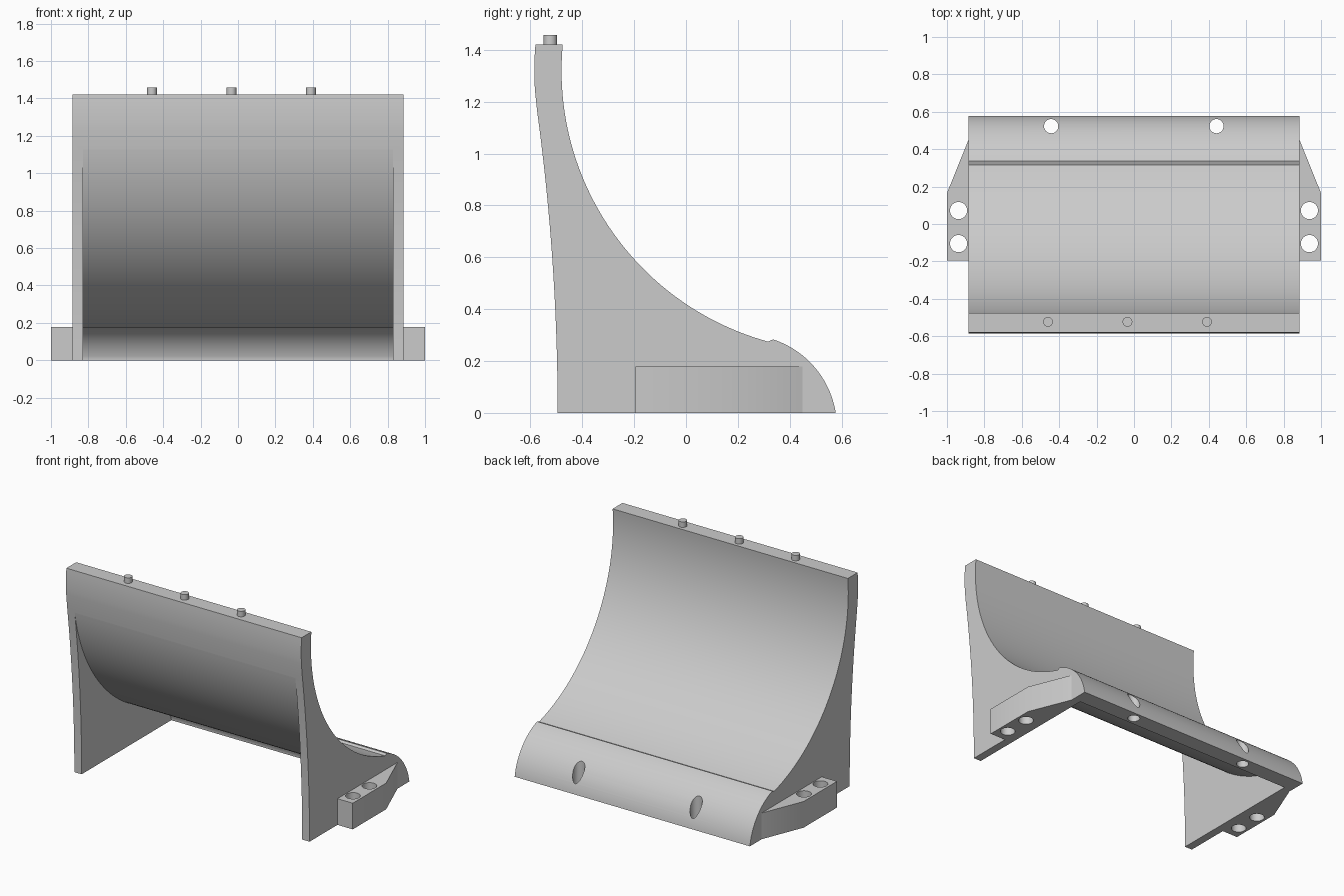
import bpy
import bmesh
from math import sin, cos, pi, asin, atan2, hypot

default = bpy.data.objects.get("Cube")
if default:
    bpy.data.objects.remove(default, do_unlink=True)

grey = bpy.data.materials.new("light grey")
grey.use_nodes = True
grey.diffuse_color = (0.6, 0.6, 0.6, 1)
grey.node_tree.nodes["Principled BSDF"].inputs["Base Color"].default_value = (0.6, 0.6, 0.6, 1)


def prism(name, outline, axis, low, high):
    """Extrude a closed outline along x (outline in y, z) or z (outline in x, y)."""
    def place(p, t):
        return (t, p[0], p[1]) if axis == "x" else (p[0], p[1], t)
    bm = bmesh.new()
    a = [bm.verts.new(place(p, low)) for p in outline]
    b = [bm.verts.new(place(p, high)) for p in outline]
    bm.faces.new(a)
    bm.faces.new(b[::-1])
    for i in range(len(a)):
        j = (i + 1) % len(a)
        bm.faces.new((a[i], b[i], b[j], a[j]))
    bmesh.ops.recalc_face_normals(bm, faces=bm.faces)
    mesh = bpy.data.meshes.new(name)
    bm.to_mesh(mesh)
    bm.free()
    mesh.materials.append(grey)
    obj = bpy.data.objects.new(name, mesh)
    bpy.context.collection.objects.link(obj)
    return obj


def arc(centre, r, start, end, n):
    return [(centre[0] + r * cos(start + (end - start) * i / n),
             centre[1] + r * sin(start + (end - start) * i / n)) for i in range(n + 1)]


def cylinder(name, x, y, r, low, high):
    return prism(name, arc((x, y), r, 0, 2 * pi, 32)[:-1], "z", low, high)


def cut(obj, cutters):
    bpy.context.view_layer.objects.active = obj
    for c in cutters:
        mod = obj.modifiers.new("cut", "BOOLEAN")
        mod.operation = "DIFFERENCE"
        mod.solver = "EXACT"
        mod.object = c
        bpy.ops.object.modifier_apply(modifier=mod.name)
    for c in cutters:
        bpy.data.objects.remove(c, do_unlink=True)


def smooth(obj):
    bpy.ops.object.select_all(action="DESELECT")
    obj.select_set(True)
    bpy.context.view_layer.objects.active = obj
    bpy.ops.object.shade_smooth_by_angle(angle=pi / 6)


# Shared geometry of the curved wall: a concave sweep flowing into a rounded nose
HEIGHT, HALF, PANEL, WALL = 1.42, 0.885, 0.83, 0.105
SWEEP, SWEEP_R = (0.604, 1.32), 1.084
NOSE, NOSE_R = (0.225, -0.056), 0.357
JOIN = atan2(SWEEP[1] - NOSE[1], SWEEP[0] - NOSE[0])


def wall_curve(offset):
    r, n = SWEEP_R + offset, NOSE_R - offset
    top = pi - asin((HEIGHT - SWEEP[1]) / r)
    foot = asin(-NOSE[1] / n)
    # the two arcs share one tangent, so the join is skipped in the second
    return arc(SWEEP, r, top, pi + JOIN, 56) + arc(NOSE, n, JOIN, foot, 24)[1:]


outer = wall_curve(0)
inner = wall_curve(WALL)

# Curved body with solid side panels
back_edge = [(-0.495 - 0.087 * (z / 1.22) ** 2, z) for z in [1.22 * i / 20 for i in range(20)]]
back_top = [p for p in inner if p[1] >= 1.22 and p[0] < 0][::-1]
body = prism("curved_body", outer + back_edge + back_top, "x", -HALF, HALF)

# Hollow between the side panels, behind the wall
hollow = [p for p in inner if p[1] < 1.13]
hollow[-1] = (hollow[-1][0], -0.1)
hollow += [(-0.8, -0.1), (-0.8, hollow[0][1])]
cutters = [prism("hollow_cutter", hollow, "x", -PANEL, PANEL)]

# Vertical screw holes through the nose
cutters += [cylinder("nose_hole_cutter", x, 0.523, 0.038, -0.1, 0.4) for x in (-0.443, 0.441)]
cut(body, cutters)
smooth(body)

# Side mounting brackets with two bolt holes each
for side, name in ((1, "left_bracket"), (-1, "right_bracket")):
    outline = [(HALF, -0.195), (1.0, -0.195), (1.0, 0.165), (HALF, 0.45)]
    bracket = prism(name, [(side * x, y) for x, y in outline], "z", 0, 0.178)
    cut(bracket, [cylinder("bolt_hole_cutter", side * 0.938, y, 0.046, -0.1, 0.3)
                  for y in (0.072, -0.105)])
    smooth(bracket)

# Locating pegs on the top edge
for i, x in enumerate((-0.46, -0.035, 0.39)):
    smooth(cylinder("top_peg_%d" % (i + 1), x, -0.523, 0.026, HEIGHT - 0.02, 1.457))
